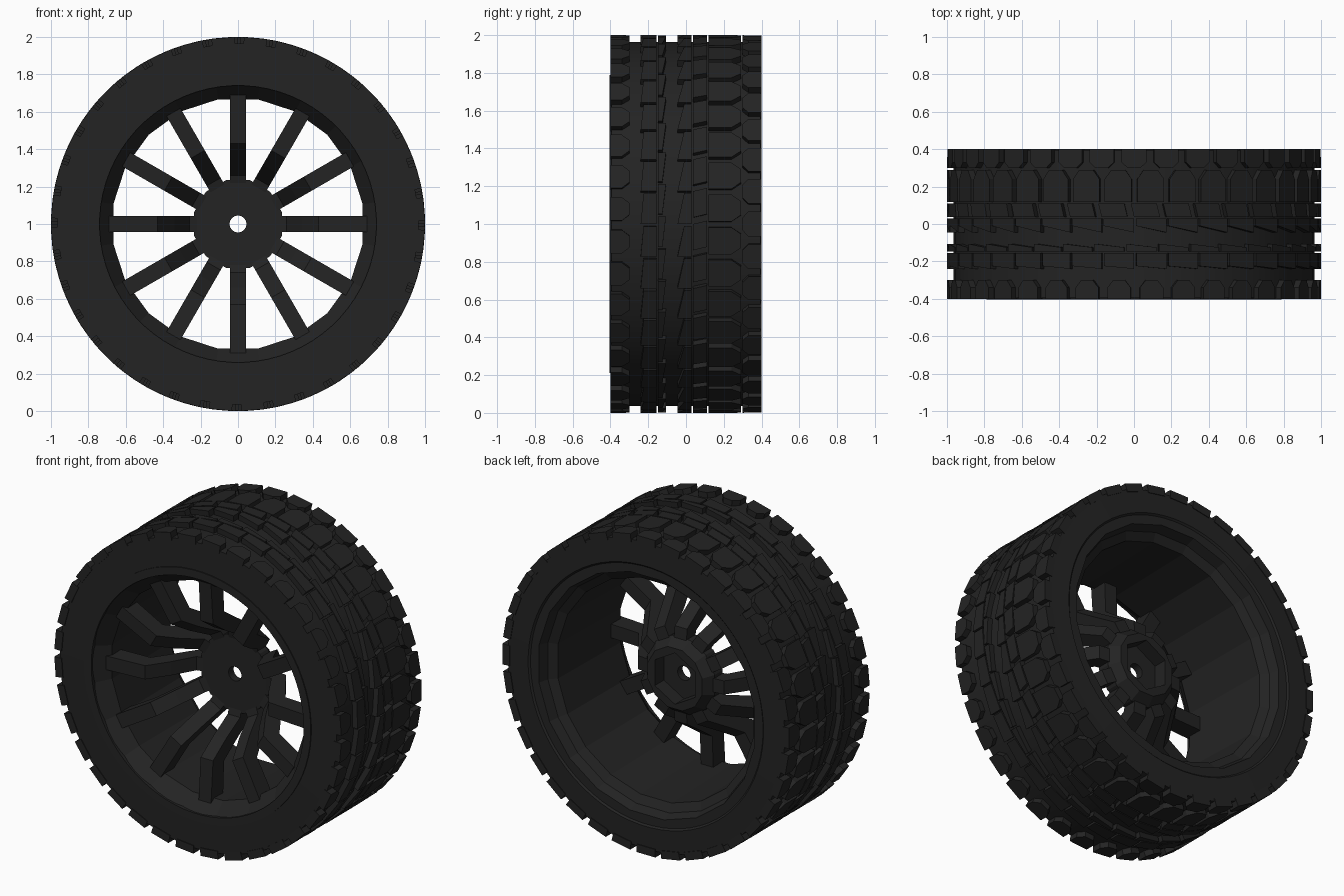
import bpy, bmesh
from math import pi, cos, sin, tau

cube = bpy.data.objects.get("Cube")
if cube:
    bpy.data.objects.remove(cube)

black = bpy.data.materials.new("black_rubber")
black.use_nodes = True
colour = (0.017, 0.017, 0.017, 1)
black.diffuse_color = colour
black.node_tree.nodes["Principled BSDF"].inputs["Base Color"].default_value = colour


def polar(r, angle, y):
    """Point on the wheel, whose axle runs along y at height 1."""
    return (r * cos(angle), y, 1 + r * sin(angle))


def finish(name, bm, smooth=None):
    bmesh.ops.recalc_face_normals(bm, faces=bm.faces)
    mesh = bpy.data.meshes.new(name)
    bm.to_mesh(mesh)
    bm.free()
    mesh.materials.append(black)
    obj = bpy.data.objects.new(name, mesh)
    bpy.context.collection.objects.link(obj)
    if smooth:
        bpy.ops.object.select_all(action='DESELECT')
        obj.select_set(True)
        bpy.context.view_layer.objects.active = obj
        bpy.ops.object.shade_smooth_by_angle(angle=smooth)
    return obj


def lathe(name, profile, steps, smooth=None):
    """Closed profile of (radius, y, sides) turned round the axle; sides 0 is round."""
    bm = bmesh.new()
    rings = []
    for r, y, sides in profile:
        ring = []
        for i in range(steps):
            a = tau * (i + 0.5) / steps if sides == 0 else tau * i / steps
            k = 1
            if sides:
                sector = tau / sides
                k = 1 / cos((a + sector / 2) % sector - sector / 2)
            ring.append(bm.verts.new(polar(r * k, a, y)))
        rings.append(ring)
    for n, ring in enumerate(rings):
        after = rings[(n + 1) % len(rings)]
        for i in range(steps):
            j = (i + 1) % steps
            bm.faces.new((ring[i], ring[j], after[j], after[i]))
    return finish(name, bm, smooth)


def prism(bm, lower, upper):
    """Solid between two matching outlines."""
    a = [bm.verts.new(p) for p in lower]
    b = [bm.verts.new(p) for p in upper]
    bm.faces.new(a)
    bm.faces.new(b[::-1])
    for i in range(len(a)):
        j = (i + 1) % len(a)
        bm.faces.new((a[i], b[i], b[j], a[j]))


# Tyre carcass with a raised bead on the front
lathe("tyre", [(0.965, -0.395, 0), (0.79, -0.398, 0), (0.79, -0.404, 0),
               (0.74, -0.404, 0), (0.74, -0.36, 0), (0.78, 0.36, 0),
               (0.82, 0.40, 0), (0.965, 0.395, 0)], 72, 0.5)

# Twenty-sided rim barrel with flared lips
lathe("rim", [(0.755, -0.40, 0), (0.675, -0.30, 0), (0.69, 0.30, 0),
              (0.74, 0.33, 0), (0.76, 0.39, 0), (0.83, 0.39, 0),
              (0.83, 0.34, 0), (0.76, -0.30, 0)], 20)

# Hub with a round bore and a hexagonal socket at the back
lathe("hub", [(0.045, -0.03, 0), (0.235, -0.03, 12), (0.235, 0.05, 12),
              (0.19, 0.11, 12), (0.14, 0.11, 6), (0.14, 0.02, 6),
              (0.045, 0.02, 0)], 24)

# Spokes dished forward from the hub to the rim
side = [(0.20, -0.025), (0.26, -0.04), (0.34, -0.18), (0.43, -0.31), (0.69, -0.33),
        (0.69, -0.21), (0.47, -0.20), (0.40, -0.10), (0.30, 0.05), (0.20, 0.06)]
bm = bmesh.new()
for n in range(12):
    a = tau * n / 12
    edges = []
    for w in (-0.043, 0.043):
        edges.append([(r * cos(a) - w * sin(a), y, 1 + r * sin(a) + w * cos(a))
                      for r, y in side])
    prism(bm, *edges)
finish("spokes", bm)

# Tread rows: outline of one lug as (fraction of pitch, y)
PITCH = tau / 36
rows = {
    "front_shoulder_tread": [(0.1, -0.4), (0.82, -0.4), (0.82, -0.34), (0.64, -0.3),
                             (0.28, -0.3), (0.1, -0.34)],
    "front_rib_tread": [(0, -0.24), (0.93, -0.225), (0.93, -0.155), (0, -0.155)],
    "front_inner_tread": [(0.3, -0.148), (1.23, -0.148), (1.23, -0.106), (0.3, -0.125)],
    "centre_tread": [(0, -0.045), (0.94, -0.01), (0.94, 0.03), (0, 0.03)],
    "centre_block_tread": [(0.2, 0.038), (1.0, 0.038), (1.1, 0.11), (0.3, 0.11)],
    "back_block_tread": [(0.07, 0.118), (0.9, 0.118), (0.9, 0.24), (0.7, 0.29),
                         (0.27, 0.29), (0.07, 0.24)],
    "back_shoulder_tread": [(0.62, 0.4), (1.38, 0.4), (1.38, 0.33), (1.2, 0.3),
                            (0.8, 0.3), (0.62, 0.33)],
}
for name, outline in rows.items():
    bm = bmesh.new()
    for n in range(36):
        foot, top = [[polar(r, (n + t) * PITCH, y) for t, y in outline]
                     for r in (0.95, 1.0)]
        prism(bm, foot, top)
    finish(name, bm)
